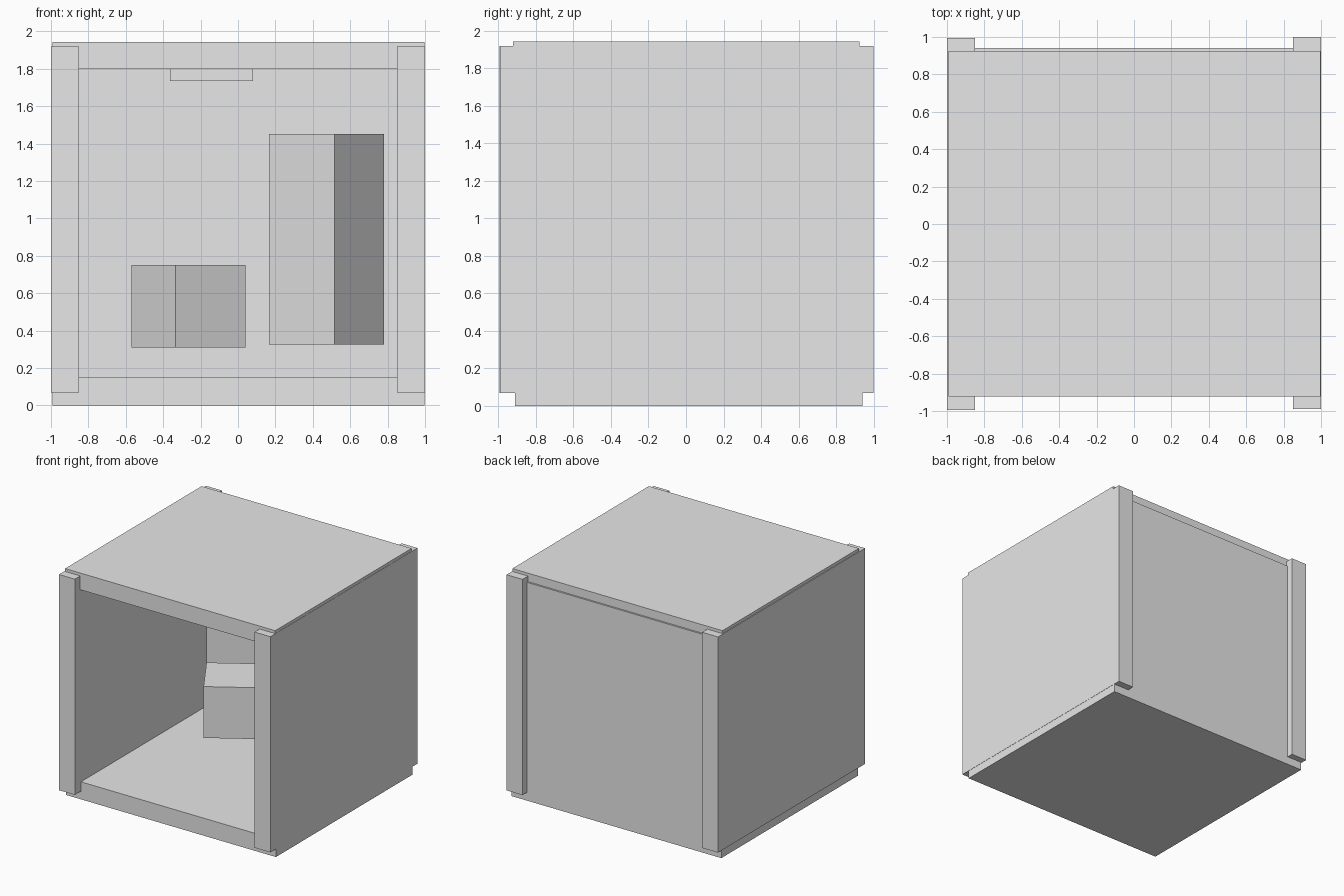
import bpy
import bmesh
from math import radians
from mathutils import Matrix, Vector

if "Cube" in bpy.data.objects:
    bpy.data.objects.remove(bpy.data.objects["Cube"], do_unlink=True)

# One plain grey for everything
grey = bpy.data.materials.new("light grey")
grey.use_nodes = True
colour = (0.8, 0.8, 0.8, 1)
grey.diffuse_color = colour
grey.node_tree.nodes["Principled BSDF"].inputs["Base Color"].default_value = colour


def block(name, size, centre, turn=0):
    """Flat-sided box, turned about its own upright axis."""
    mesh = bpy.data.meshes.new(name)
    bm = bmesh.new()
    bmesh.ops.create_cube(bm, size=1, matrix=Matrix.Diagonal(Vector(size).to_4d()))
    bm.to_mesh(mesh)
    bm.free()
    mesh.materials.append(grey)
    obj = bpy.data.objects.new(name, mesh)
    obj.location = centre
    obj.rotation_euler.z = radians(turn)
    bpy.context.scene.collection.objects.link(obj)
    return obj


def slab(name, x, y, z):
    """Box given by its extent along each axis."""
    spans = (x, y, z)
    return block(name, [b - a for a, b in spans], [(a + b) / 2 for a, b in spans])


# Room shell, open at the front
slab("floor", (-0.993, 0.998), (-0.912, 0.94), (0, 0.15))
slab("ceiling", (-0.993, 0.998), (-0.922, 0.925), (1.8, 1.943))
slab("back_wall", (-0.99, 0.99), (0.787, 0.94), (0.02, 1.87))
slab("right_wall", (-1, -0.85), (-0.995, 0.995), (0.07, 1.918))
slab("left_wall", (0.85, 1), (-0.99, 1), (0.07, 1.918))

# Ceiling lamp and the two turned blocks inside
block("ceiling_lamp", (0.445, 0.445, 0.075), (-0.142, 0, 1.772))
block("short_block", (0.442, 0.442, 0.44), (-0.265, 0.317, 0.531), 32)
block("tall_block", (0.44, 0.44, 1.126), (0.473, 0.28, 0.888), -37)
